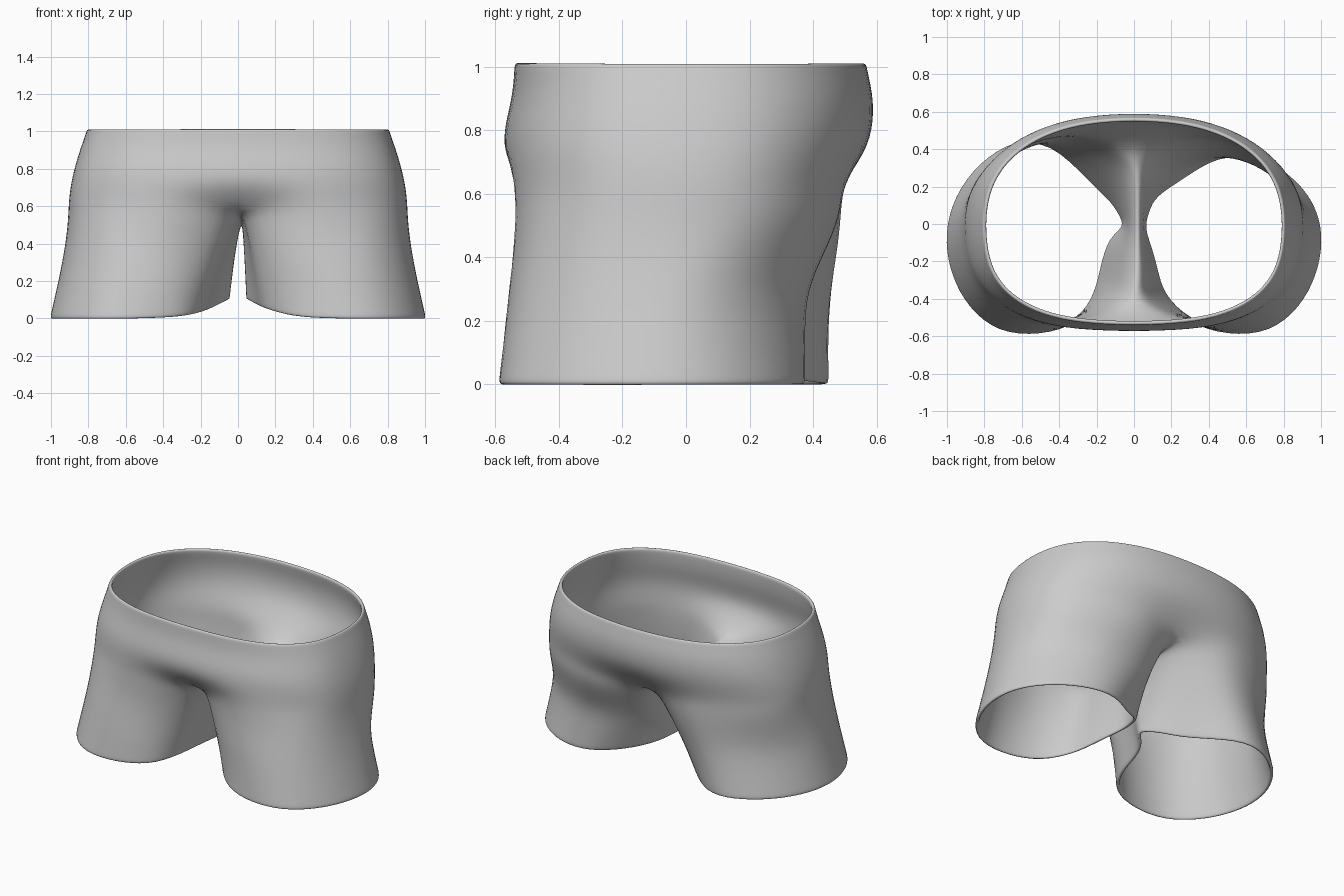
import bpy, bmesh, math

if "Cube" in bpy.data.objects:
    bpy.data.objects.remove(bpy.data.objects["Cube"])

fabric = bpy.data.materials.new("grey fabric")
fabric.diffuse_color = (0.6, 0.6, 0.6, 1)
fabric.use_nodes = True
fabric.node_tree.nodes["Principled BSDF"].inputs["Base Color"].default_value = fabric.diffuse_color

# torso rings: height, half width, front y, back y, centre recess
RINGS = [(1.013, .815, -.545, .573, 0), (.985, .822, -.545, .577, 0),
         (.90, .853, -.552, .597, 0), (.80, .883, -.58, .594, 0),
         (.71, .903, -.583, .568, .01), (.62, .913, -.58, .54, .12)]
# leg hem, from front crotch round the outside to back crotch
HEM = [(.14, -.38), (.28, -.53), (.50, -.60), (.73, -.585), (.89, -.45), (.98, -.28),
       (1.015, -.10), (.99, .06), (.92, .18), (.82, .28), (.66, .37), (.45, .39), (.25, .25)]
# inner hem, from back to front
INNER = {1: [(.10, .16), (.06, .07), (.035, -.02), (.07, -.11), (.11, -.25)],
         -1: [(.10, .12), (.06, .05), (.03, -.02), (.12, -.08), (.16, -.22)]}
STEPS = 12


def ring_point(ring, i):
    """Point i (0 = front centre, 12 = back centre) on one half of a torso ring."""
    z, w, front, back, recess = ring
    a = math.radians(-90 + 180 * i / STEPS)
    e = 2 / (2.65 if a < 0 else 2.3)
    x = w * max(math.cos(a), 0) ** e if 0 < i < STEPS else 0
    s = abs(math.sin(a)) ** e
    y = s * (front if a < 0 else back)
    dip = math.exp(-(x / .2) ** 2)
    y -= math.copysign(recess * dip, y)
    if recess > .1:
        z -= (.02 if a < 0 else .06) * dip
    return x, y, z


def hem_height(x):
    k = max(0, 1 - x / .38)
    return .13 * k * k


def smoothstep(t, a, b):
    t = min(1, max(0, (t - a) / (b - a)))
    return t * t * (3 - 2 * t)


bm = bmesh.new()


def bridge(a, b):
    for i in range(len(a)):
        j = (i + 1) % len(a)
        bm.faces.new((a[i], b[i], b[j], a[j]))


# waist and hips
torso = []
for ring in RINGS:
    half = [ring_point(ring, i) for i in range(STEPS + 1)]
    pts = half + [(-x, y, z) for x, y, z in half[-2:0:-1]]
    torso.append([bm.verts.new(p) for p in pts])
for a, b in zip(torso, torso[1:]):
    bridge(a, b)

# crotch ridge shared by both legs, from back to front
base = torso[-1]
front, back = base[0].co, base[STEPS].co
ridge = []
for k in range(1, 6):
    p = back.lerp(front, k / 6)
    ridge.append(bm.verts.new((.02, p.y, p.z - .07 * math.sin(math.pi * k / 6))))

# legs
for side in (1, -1):
    outer = [base[(i * side) % (2 * STEPS)] for i in range(STEPS + 1)]
    start = outer + ridge
    hem = list(HEM)
    if side < 0:
        hem = [(x, y * 1.2 if y > 0 else y) for x, y in hem]
        hem[0] = (.19, -.37)
        hem[12] = (.22, .23)
    hem += INNER[side]
    previous = start
    for t in (.14, .32, .52, .74, .95, 1):
        loop = []
        for i, (v, (hx, hy)) in enumerate(zip(start, hem)):
            inside = i > STEPS or i in (0, STEPS)
            tx = t ** .7 if inside else t ** 2 * (1.6 - .6 * t)
            # the back tucks in under the seat, the front hangs straight
            ty = t ** .8
            if 6 < i < STEPS:
                ty = smoothstep(t, .08, .6)
            elif 0 < i <= 6:
                ty = t
            x = v.co.x + (hx * side - v.co.x) * tx
            y = v.co.y + (hy - v.co.y) * ty
            z = v.co.z + (hem_height(hx) - v.co.z) * t
            # soft drape folds close to the crotch
            if not inside and hx < .6:
                y += .01 * math.sin(9 * z + 6 * x) * math.sin(math.pi * t)
            loop.append(bm.verts.new((x, y, z)))
        bridge(previous, loop) if side > 0 else bridge(previous[::-1], loop[::-1])
        previous = loop

bmesh.ops.recalc_face_normals(bm, faces=bm.faces)
# make the waist side face away from the centre
bm.faces.ensure_lookup_table()
f = bm.faces[0]
if f.normal.dot(f.calc_center_median()) < 0:
    bmesh.ops.reverse_faces(bm, faces=bm.faces)

mesh = bpy.data.meshes.new("shorts")
bm.to_mesh(mesh)
bm.free()
shorts = bpy.data.objects.new("shorts", mesh)
bpy.context.collection.objects.link(shorts)
mesh.materials.append(fabric)
mesh.shade_smooth()

# cloth thickness and smoothing
solid = shorts.modifiers.new("thickness", "SOLIDIFY")
solid.thickness = .022
solid.offset = -1
sub = shorts.modifiers.new("smooth", "SUBSURF")
sub.levels = sub.render_levels = 2
